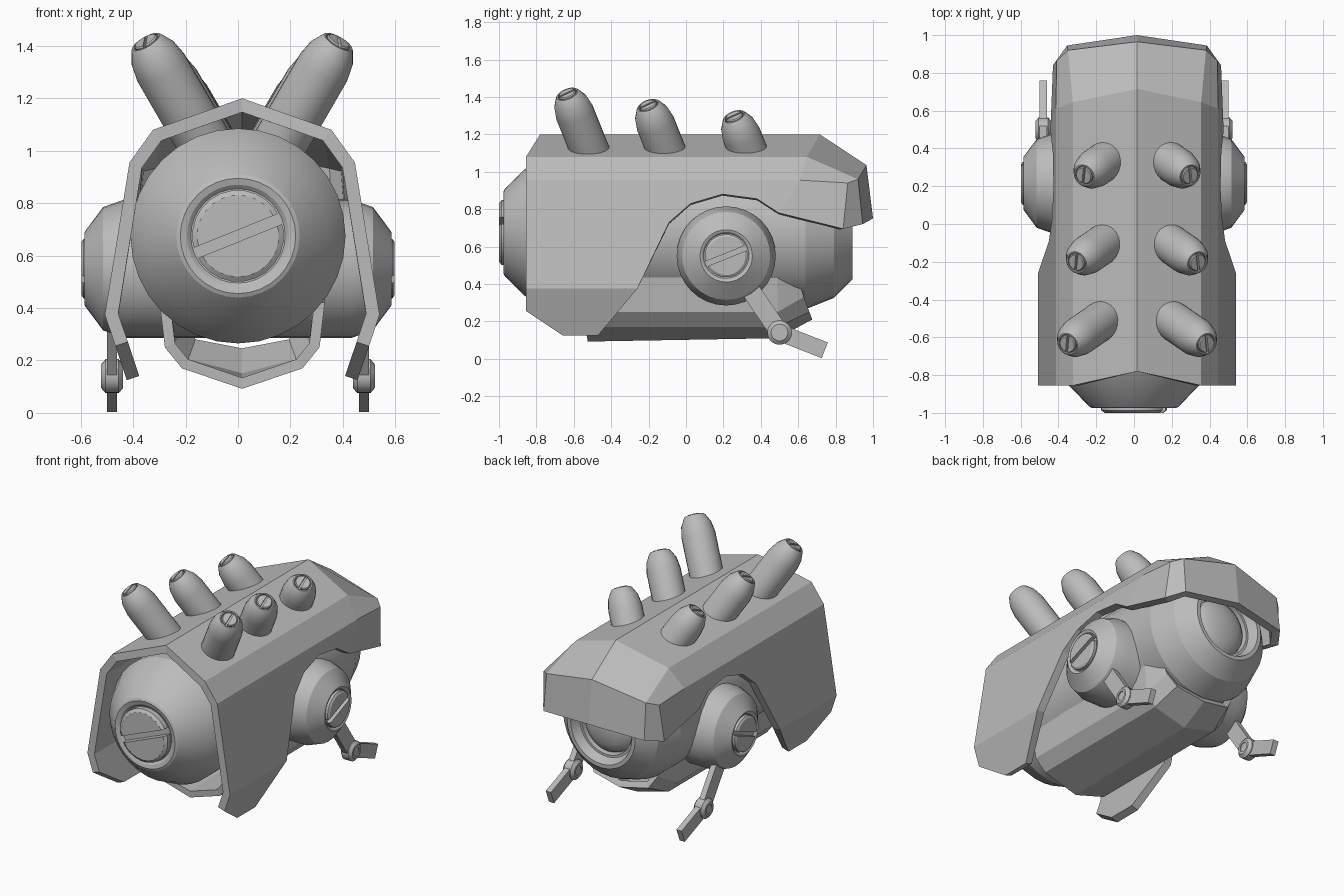
import bpy, bmesh, math
from mathutils import Vector, Matrix

if "Cube" in bpy.data.objects:
    bpy.data.objects.remove(bpy.data.objects["Cube"])

grey = bpy.data.materials.new("plain grey")
grey.diffuse_color = (0.5, 0.5, 0.5, 1)
grey.use_nodes = True
grey.node_tree.nodes["Principled BSDF"].inputs["Base Color"].default_value = grey.diffuse_color
CX = 0.016  # shell and horns sit slightly off centre


def finish(name, bm, smooth=None):
    me = bpy.data.meshes.new(name)
    bm.to_mesh(me)
    bm.free()
    me.materials.append(grey)
    ob = bpy.data.objects.new(name, me)
    bpy.context.collection.objects.link(ob)
    if smooth:
        bpy.ops.object.select_all(action='DESELECT')
        ob.select_set(True)
        bpy.context.view_layer.objects.active = ob
        bpy.ops.object.shade_smooth_by_angle(angle=math.radians(smooth))
    return ob


def frame(centre, axis, across):
    z = Vector(axis).normalized()
    x = Vector(across)
    x = (x - z * x.dot(z)).normalized()
    y = z.cross(x)
    return Matrix.Translation(centre) @ Matrix((x, y, z)).transposed().to_4x4()


def spin(profile, n):
    """Solid of revolution around z from (radius, height) points."""
    bm = bmesh.new()
    rings = []
    for r, h in profile:
        if r == 0:
            rings.append([bm.verts.new((0, 0, h))] * n)
        else:
            rings.append([bm.verts.new((r * math.cos(a), r * math.sin(a), h))
                          for a in (2 * math.pi * i / n for i in range(n))])
    for a, b in zip(rings, rings[1:]):
        for i in range(n):
            j = (i + 1) % n
            bm.faces.new(list(dict.fromkeys((a[i], a[j], b[j], b[i]))))
    bmesh.ops.recalc_face_normals(bm, faces=bm.faces)
    return bm


def lathe(name, profile, n, centre, axis, across):
    bm = spin(profile, n)
    bm.transform(frame(centre, axis, across))
    return finish(name, bm, 20)


def screw(name, r, depth, centre, axis, across):
    """Slotted disc: two chamfered half moons, top face at centre."""
    for side, label in ((1, "a"), (-1, "b")):
        bm = spin([(0, -depth), (r, -depth), (r, -depth * .3), (r * .89, 0), (0, 0)], 24)
        bmesh.ops.bisect_plane(bm, geom=bm.verts[:] + bm.edges[:] + bm.faces[:],
                               plane_co=(0, side * r * .12, 0), plane_no=(0, -side, 0),
                               clear_outer=True)
        bmesh.ops.holes_fill(bm, edges=[e for e in bm.edges if e.is_boundary])
        bmesh.ops.recalc_face_normals(bm, faces=bm.faces)
        bm.transform(frame(centre, axis, across))
        finish(name + "_" + label, bm, 20)


def panel(name, faces, thickness):
    """Half-shell faces mirrored over x = 0 and thickened inwards."""
    bm = bmesh.new()
    for s in (1, -1):
        for f in faces:
            bm.faces.new([bm.verts.new((s * x, y, z)) for x, y, z in f])
    bmesh.ops.remove_doubles(bm, verts=bm.verts, dist=0.0005)
    bmesh.ops.recalc_face_normals(bm, faces=bm.faces)
    mid = sum((v.co for v in bm.verts), Vector()) / len(bm.verts)
    if sum(f.normal.dot(f.calc_center_median() - mid) * f.calc_area() for f in bm.faces) < 0:
        bmesh.ops.reverse_faces(bm, faces=bm.faces)
    bm.transform(Matrix.Translation((CX, 0, 0)))
    ob = finish(name, bm)
    m = ob.modifiers.new("thickness", 'SOLIDIFY')
    m.thickness, m.offset, m.use_even_offset = thickness, -1, True


# main barrel, with front recess and rear lens socket
lathe("barrel", [(0, -.955), (.18, -.955), (.195, -.968), (.22, -.975), (.235, -.968),
                 (.35, -.85), (.41, -.73), (.41, .64), (.35, .79), (.25, .89),
                 (.225, .89), (.2, .83), (.185, .83), (.18, .79), (0, .79)],
      32, (0, 0, .675), (0, 1, 0), (1, 0, 0))
lathe("rear_lens", [(0, .78), (.19, .78)] +
      [(.18 * math.cos(a), .79 + .07 * math.sin(a)) for a in (0, .3, .6, .9, 1.25)] + [(0, .86)],
      32, (0, 0, .675), (0, 1, 0), (1, 0, 0))
t = math.radians(22)
screw("front_screw", .175, .045, (0, -1, .675), (0, -1, 0), (math.cos(t), 0, math.sin(t)))

# side hubs and jointed legs
for s, side in ((1, "right"), (-1, "left")):
    lathe(side + "_hub", [(0, 0), (.265, 0), (.265, .43), (.235, .515), (.15, .578), (.14, .585),
                          (.128, .58), (.12, .57), (0, .57)],
          32, (0, .215, .55), (s, 0, 0), (0, 1, 0))
    screw(side + "_hub_screw", .115, .028, (s * .597, .215, .55), (s, 0, 0),
          (0, math.cos(t), math.sin(t)))
    for part, a, b, w in (("upper_leg", (.33, .39), (.5, .14), .1),
                          ("lower_leg", (.5, .14), (.742, .045), .09)):
        a, b = Vector((s * .48, *a)), Vector((s * .48, *b))
        bm = bmesh.new()
        bmesh.ops.create_cube(bm, size=1)
        bm.transform(frame((a + b) / 2, b - a, (1, 0, 0)) @
                     Matrix.Diagonal((.038, w, (b - a).length, 1)))
        finish(side + "_" + part, bm)
    lathe(side + "_joint", [(0, -.036), (.03, -.036), (.03, -.042), (.045, -.042), (.065, -.025),
                            (.065, .025), (.045, .042), (.03, .042), (.03, .036), (0, .036)],
          20, (s * .48, .5, .14), (1, 0, 0), (0, 1, 0))

    # three exhaust horns per side, leaning out and forward
    for i, (x, y, z) in enumerate(((.37, -.637, 1.42), (.323, -.205, 1.36), (.283, .255, 1.3))):
        axis = Vector((s * .58, -.4, 1))
        tip = Vector((CX + s * x, y, z))
        name = f"{side}_horn_{i + 1}"
        base = -(z - 1.02) * axis.length
        lathe(name, [(0, base), (.104, base), (.104, -.125), (.092, -.06), (.066, -.012),
                     (.06, -.006), (.053, -.006), (.05, -.018), (0, -.018)],
              24, tip, axis, (1, 0, 0))
        screw(name + "_screw", .048, .018, tip, axis, (-s * .3, 1, 0))


# armoured hood: roof, shoulders, side skirts and rear visor
def skirt(y, z):
    if z > .375:
        return (.43 + .094 * (.955 - z) / .58, y, z)
    return (.44 + .084 * (z - .125) / .25, y, z)


ridge0, ridge1 = (0, -.78, 1.2), (0, .715, 1.2)
crease0, crease1 = (.34, -.855, 1.08), (.34, .645, 1.08)
shoulder0, shoulder1 = (.43, -.855, .955), (.43, .61, .955)
mid_top, mid_low = (0, .965, 1.035), (0, 1, .75)
corner_top, corner_low = (.365, .92, .96), (.37, .945, .72)
side_top, side_low = (.425, .865, .94), (.445, .84, .695)
flare0, flare1 = skirt(-.855, .375), skirt(-.26, .375)
arch = [skirt(y, z) for y, z in ((-.09, .73), (.025, .83), (.195, .88), (.38, .855), (.495, .78))]
panel("hood", [
    (ridge0, crease0, crease1, ridge1),
    (crease0, shoulder0, shoulder1, crease1),
    [shoulder0, flare0, flare1] + arch + [shoulder1],
    [flare0] + [skirt(y, z) for y, z in ((-.855, .255), (-.66, .125), (-.47, .125))] + [flare1],
    (ridge1, crease1, corner_top, mid_top),
    (crease1, shoulder1, side_top, corner_top),
    (shoulder1, arch[-1], side_low, side_top),
    (mid_top, corner_top, corner_low, mid_low),
    (corner_top, side_top, side_low, corner_low)], .05)

# belly trough, rising at the rear
front = [(0, -.525, .092), (.23, -.54, .17), (.295, -.55, .25), (.315, -.55, .42)]
rear = [(0, .49, .11), (.23, .49, .17), (.295, .49, .25), (.315, .49, .47)]
lip = [(0, .675, .21), (.2, .66, .25), (.25, .63, .33), (.28, .585, .47)]
panel("belly", [(a[i], a[i + 1], b[i + 1], b[i])
                for a, b in ((front, rear), (rear, lip)) for i in range(3)], .04)
